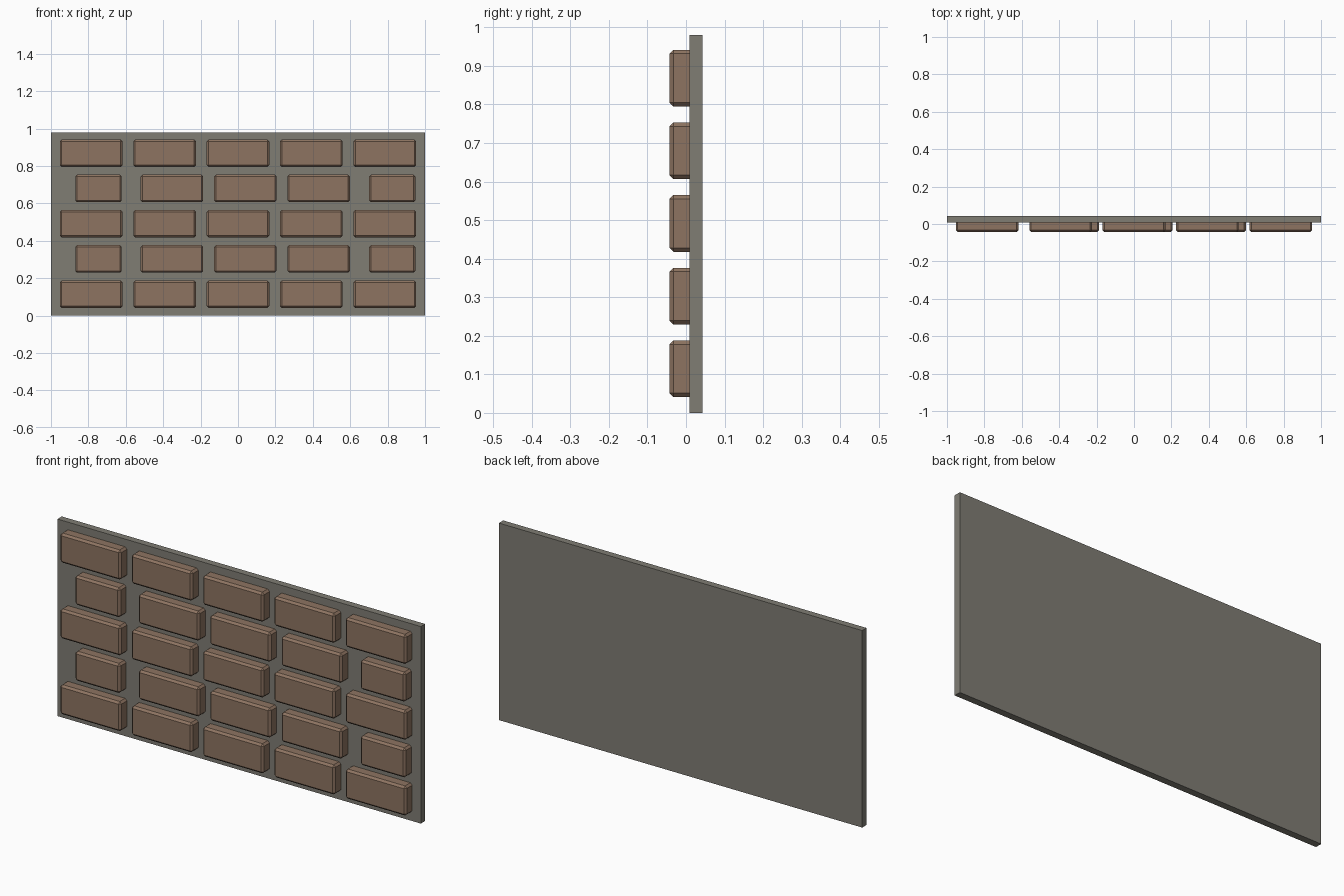
import bpy, bmesh
from mathutils import Vector

if "Cube" in bpy.data.objects:
    bpy.data.objects.remove(bpy.data.objects["Cube"])


def material(name, color):
    m = bpy.data.materials.new(name)
    m.diffuse_color = (*color, 1.0)
    m.use_nodes = True
    m.node_tree.nodes["Principled BSDF"].inputs["Base Color"].default_value = m.diffuse_color
    return m


brick_mat = material("brown_brick", (0.27, 0.175, 0.12))
mortar_mat = material("grey_mortar", (0.215, 0.205, 0.175))


def box(name, lo, hi, mat, bevel=0.0):
    lo, hi = Vector(lo), Vector(hi)
    size = hi - lo
    bm = bmesh.new()
    bmesh.ops.create_cube(bm, size=1.0)
    for v in bm.verts:
        v.co = Vector(v.co[i] * size[i] for i in range(3))
    if bevel:
        bmesh.ops.bevel(bm, geom=bm.edges[:], offset=bevel, segments=1,
                        affect='EDGES', profile=0.5)
    mesh = bpy.data.meshes.new(name)
    bm.to_mesh(mesh)
    bm.free()
    mesh.materials.append(mat)
    ob = bpy.data.objects.new(name, mesh)
    ob.location = (lo + hi) / 2
    bpy.context.collection.objects.link(ob)
    return ob


# Mortar backing slab
box("mortar_slab", (-1, 0.009, 0), (1, 0.043, 0.98), mortar_mat)

# Five courses of bricks; odd courses are shifted and have short end bricks
PITCH_X, PITCH_Z = 0.3925, 0.1885
for row in range(5):
    odd = row % 2
    z = 0.041 + row * PITCH_Z
    for col in range(5):
        x = (col - 2) * PITCH_X + (0.039 if odd else 0.0)
        half = 0.124 if odd and col in (0, 4) else 0.1675
        box(f"brick_{row + 1}_{col + 1}", (x - half, -0.043, z),
            (x + half, 0.026, z + 0.147), brick_mat, bevel=0.01)
